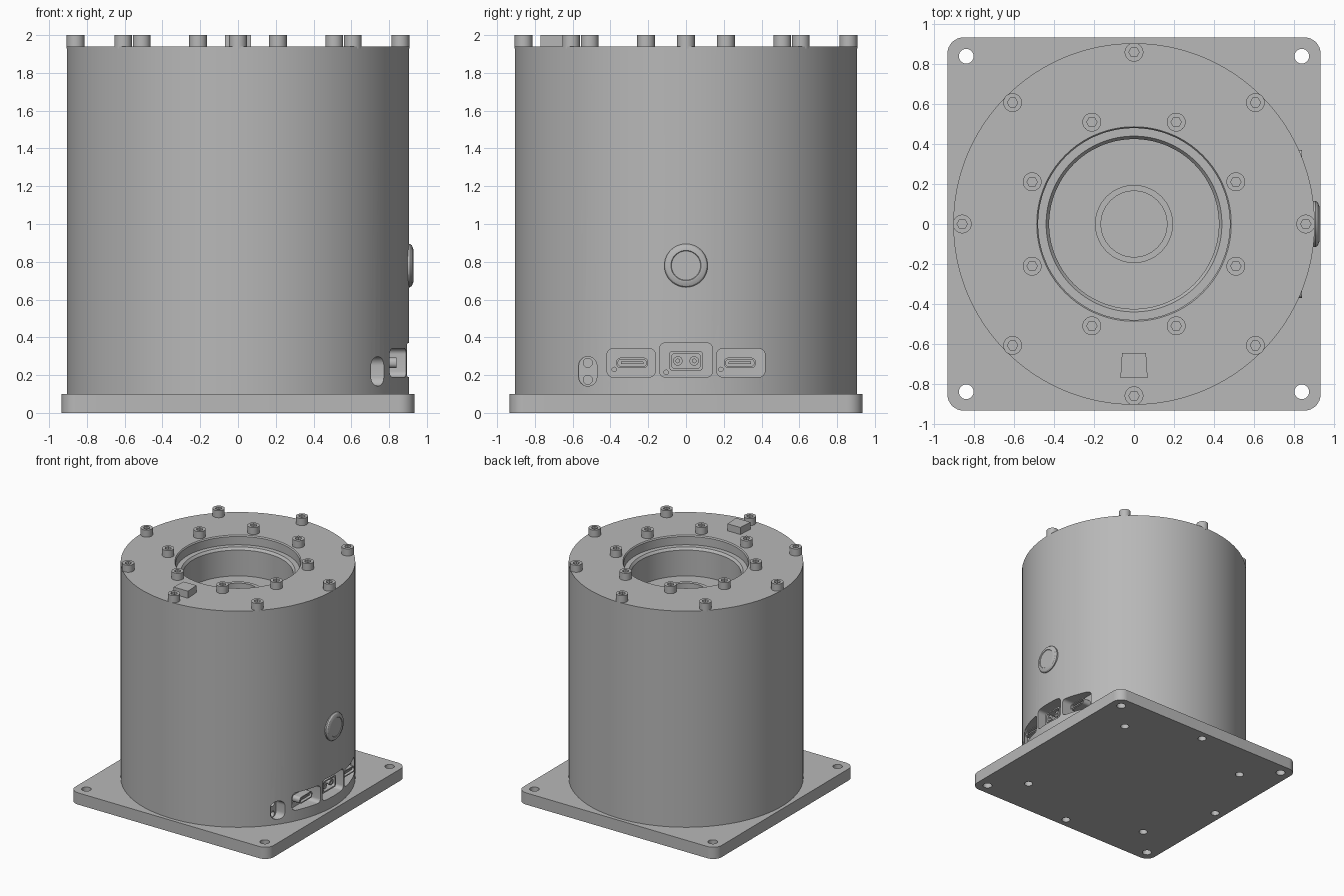
import bpy, bmesh
from math import pi, cos, sin, radians
from mathutils import Matrix, Vector

if "Cube" in bpy.data.objects:
    bpy.data.objects.remove(bpy.data.objects["Cube"])

grey = bpy.data.materials.new("machined grey")
grey.use_nodes = True
GREY = (0.48, 0.48, 0.48, 1)
grey.diffuse_color = GREY
grey.node_tree.nodes["Principled BSDF"].inputs["Base Color"].default_value = GREY

UP = Matrix.Identity(4)
# Local x, y, z become world y, z, x: used for everything facing the port side
SIDE = Matrix(((0, 0, 1, 0), (1, 0, 0, 0), (0, 1, 0, 0), (0, 0, 0, 1)))


def finish(name, bm, matrix=UP):
    bmesh.ops.remove_doubles(bm, verts=bm.verts, dist=1e-5)
    bmesh.ops.recalc_face_normals(bm, faces=bm.faces)
    bm.transform(matrix)
    mesh = bpy.data.meshes.new(name)
    bm.to_mesh(mesh)
    bm.free()
    mesh.materials.append(grey)
    obj = bpy.data.objects.new(name, mesh)
    bpy.context.collection.objects.link(obj)
    return obj


def prism(name, outline, low, high, matrix=UP):
    bm = bmesh.new()
    face = bm.faces.new([bm.verts.new((x, y, low)) for x, y in outline])
    top = bmesh.ops.extrude_face_region(bm, geom=[face])["geom"]
    moved = [v for v in top if isinstance(v, bmesh.types.BMVert)]
    bmesh.ops.translate(bm, verts=moved, vec=(0, 0, high - low))
    return finish(name, bm, matrix)


def ring(cx, cy, r, sides=24):
    return [(cx + r * cos(2 * pi * i / sides), cy + r * sin(2 * pi * i / sides))
            for i in range(sides)]


def rounded(cx, cy, w, h, r, steps=8):
    pts = []
    for k, (sx, sy) in enumerate(((1, 1), (-1, 1), (-1, -1), (1, -1))):
        for i in range(steps + 1):
            a = pi / 2 * (k + i / steps)
            pts.append((cx + sx * (w / 2 - r) + r * cos(a),
                        cy + sy * (h / 2 - r) + r * sin(a)))
    return pts


def lathe(name, profile, sides, matrix=UP):
    bm = bmesh.new()
    verts = [bm.verts.new((r, 0, z)) for r, z in profile]
    edges = [bm.edges.new(pair) for pair in zip(verts, verts[1:])]
    bmesh.ops.spin(bm, geom=verts + edges, cent=(0, 0, 0), axis=(0, 0, 1),
                   angle=2 * pi, steps=sides)
    return finish(name, bm, matrix)


def cut(target, cutters):
    for cutter in cutters:
        cutter.hide_render = True
        mod = target.modifiers.new("cut", "BOOLEAN")
        mod.operation, mod.solver, mod.object = "DIFFERENCE", "EXACT", cutter
        bpy.context.view_layer.objects.active = target
        bpy.ops.object.modifier_apply(modifier=mod.name)
        bpy.data.objects.remove(cutter)


# Square base plate with corner through-holes and blind holes beneath
plate = prism("base_plate", rounded(0, 0, 1.868, 1.868, 0.08), 0, 0.1)
cut(plate, [prism("corner_hole", ring(sx * 0.84, sy * 0.84, 0.037), -0.1, 0.2)
            for sx in (-1, 1) for sy in (-1, 1)])
cut(plate, [prism("bottom_hole", ring(0.855 * cos(k * pi / 4), 0.855 * sin(k * pi / 4), 0.034),
                  -0.1, 0.07) for k in range(1, 8)])

# Housing with stepped bore and hollow centre boss
body = lathe("housing", [
    (0, 0.1), (0.905, 0.1), (0.905, 1.94), (0.487, 1.94), (0.48, 1.93), (0.48, 1.86),
    (0.44, 1.86), (0.425, 1.84), (0.425, 1.62), (0.195, 1.62), (0.195, 1.68),
    (0.165, 1.68), (0.165, 1.2), (0, 1.2)], 128)

# Recesses for the connectors and the indicator slot
FLOOR = 0.77
recesses = [(-0.29, 0.265, 0.255, 0.15), (0, 0.28, 0.28, 0.18), (0.29, 0.265, 0.255, 0.15)]
cut(body, [prism("recess", rounded(y, z, w, h, 0.03), FLOOR, 1, SIDE)
           for y, z, w, h in recesses])
cut(body, [prism("slot", rounded(-0.52, 0.22, 0.096, 0.155, 0.047), 0.69, 1, SIDE)])
for z in (0.265, 0.175):
    cut(body, [prism("slot_hole", ring(-0.52, z, 0.024), 0.62, 0.75, SIDE)])
for y, z in ((-0.38, 0.23), (-0.105, 0.215), (0.185, 0.23)):
    cut(body, [prism("pin_hole", ring(y, z, 0.012, 12), 0.72, 0.8, SIDE)])

# Flat connectors: shell around a tongue
for side, y in (("right", -0.285), ("left", 0.285)):
    shell = prism(side + "_connector_shell", rounded(y, 0.265, 0.17, 0.055, 0.025),
                  FLOOR - 0.02, 0.84, SIDE)
    cut(shell, [prism("opening", rounded(y, 0.265, 0.15, 0.036, 0.017), 0.78, 0.9, SIDE)])
    prism(side + "_connector_tongue", rounded(y, 0.265, 0.12, 0.012, 0.003),
          0.77, 0.83, SIDE)

# Centre power socket with two hollow pins
socket = prism("power_socket", rounded(0, 0.275, 0.175, 0.1, 0.012), FLOOR - 0.02, 0.86, SIDE)
cut(socket, [prism("opening", rounded(0, 0.275, 0.15, 0.078, 0.015), 0.79, 0.9, SIDE)])
for side, y in (("right", -0.043), ("left", 0.043)):
    pin = prism(side + "_power_pin", ring(y, 0.275, 0.025), 0.78, 0.85, SIDE)
    cut(pin, [prism("bore", ring(y, 0.275, 0.01, 12), 0.81, 0.9, SIDE)])

# Round push button
lathe("push_button", [(0, 0.88), (0.115, 0.88), (0.115, 0.91), (0.108, 0.92), (0.088, 0.928),
                      (0.08, 0.928), (0.077, 0.924), (0, 0.924)], 48,
      Matrix.Translation((0, 0, 0.78)) @ SIDE)

# Socket-head screws on two bolt circles
screw = prism("screw_head", ring(0, 0, 0.047), 1.93, 2.0)
cut(screw, [prism("hex_socket", ring(0, 0, 0.026, 6), 1.965, 2.1)])
for label, radius, offset in (("outer", 0.86, 0), ("inner", 0.552, 22.5)):
    for k in range(8):
        a = radians(offset + 45 * k)
        head = bpy.data.objects.new(f"{label}_screw_{k + 1}", screw.data)
        head.location = Vector((radius * cos(a), radius * sin(a), 0))
        bpy.context.collection.objects.link(head)
bpy.data.objects.remove(screw)

# Tapered locating key on the top face
prism("locating_key", [(-0.068, -0.77), (0.068, -0.77), (0.06, -0.645), (-0.06, -0.645)],
      1.93, 2.0)

# Smooth round surfaces, keeping edges sharp
bpy.ops.object.select_all(action="DESELECT")
seen = set()
for obj in bpy.context.collection.objects:
    if obj.type == "MESH" and obj.data.name not in seen:
        seen.add(obj.data.name)
        obj.select_set(True)
        bpy.context.view_layer.objects.active = obj
bpy.ops.object.shade_smooth_by_angle(angle=radians(28))
